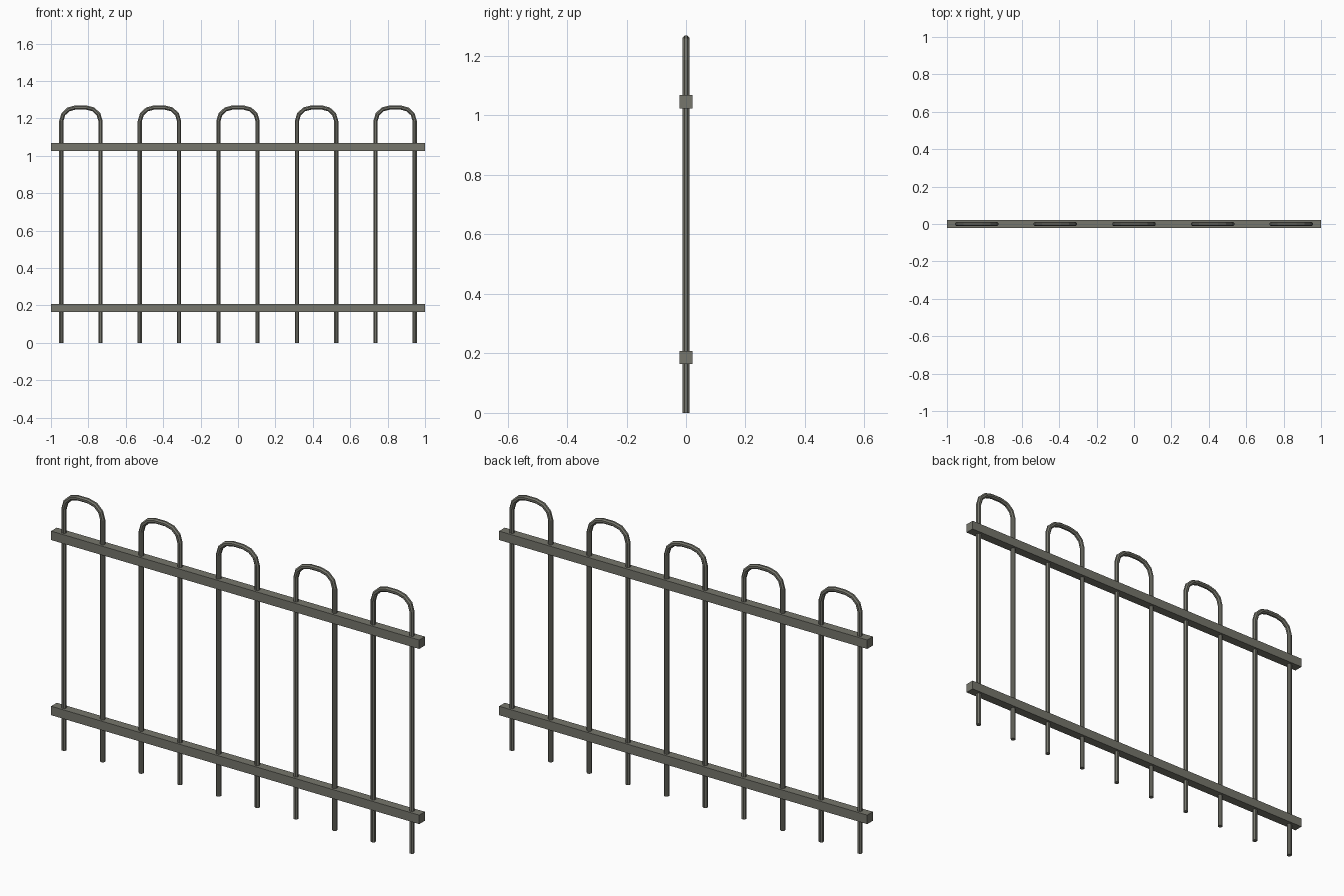
import bpy, bmesh, math
from mathutils import Vector

if "Cube" in bpy.data.objects:
    bpy.data.objects.remove(bpy.data.objects["Cube"])

metal = bpy.data.materials.new("grey_metal")
metal.diffuse_color = (0.18, 0.18, 0.15, 1)
metal.use_nodes = True
metal.node_tree.nodes["Principled BSDF"].inputs["Base Color"].default_value = metal.diffuse_color


def finish(bm, name):
    bmesh.ops.recalc_face_normals(bm, faces=bm.faces)
    mesh = bpy.data.meshes.new(name)
    bm.to_mesh(mesh)
    bm.free()
    mesh.materials.append(metal)
    ob = bpy.data.objects.new(name, mesh)
    bpy.context.collection.objects.link(ob)
    return ob


def rail(name, z, size=0.044):
    bm = bmesh.new()
    bmesh.ops.create_cube(bm, size=1)
    bmesh.ops.scale(bm, verts=bm.verts, vec=(2, size, size))
    bmesh.ops.translate(bm, verts=bm.verts, vec=(0, 0, z))
    finish(bm, name)


def hoop(name, cx, sides=8, apothem=0.011):
    # Half of the centre line in x-z, mirrored for the other leg
    half = [(0.105, 0), (0.105, 1.185), (0.094, 1.222),
            (0.066, 1.248), (0.028, 1.258)]
    path = [Vector((-x, 0, z)) for x, z in half]
    path += [Vector((x, 0, z)) for x, z in reversed(half)]
    r = apothem / math.cos(math.pi / sides)
    bm = bmesh.new()
    rings = []
    for i, p in enumerate(path):
        before = (p - path[i - 1]).normalized() if i else Vector((0, 0, 1))
        after = (path[i + 1] - p).normalized() if i < len(path) - 1 else before
        t = (before + after).normalized()
        n = Vector((-t.z, 0, t.x)) / t.dot(after)   # mitred joint
        ring = []
        for k in range(sides):
            a = 2 * math.pi * (k + 0.5) / sides
            ring.append(bm.verts.new(p + n * r * math.cos(a)
                                     + Vector((0, r * math.sin(a), 0))))
        rings.append(ring)
    for a, b in zip(rings, rings[1:]):
        for k in range(sides):
            j = (k + 1) % sides
            bm.faces.new((a[k], a[j], b[j], b[k]))
    bm.faces.new(rings[0])
    bm.faces.new(rings[-1])
    bmesh.ops.translate(bm, verts=bm.verts, vec=(cx, 0, 0))
    finish(bm, name)


# Horizontal rails
rail("lower_rail", 0.186)
rail("upper_rail", 1.046)

# Five bent-bar hoops
for i in range(5):
    hoop(f"hoop_bar_{i + 1}", (i - 2) * 0.42)
